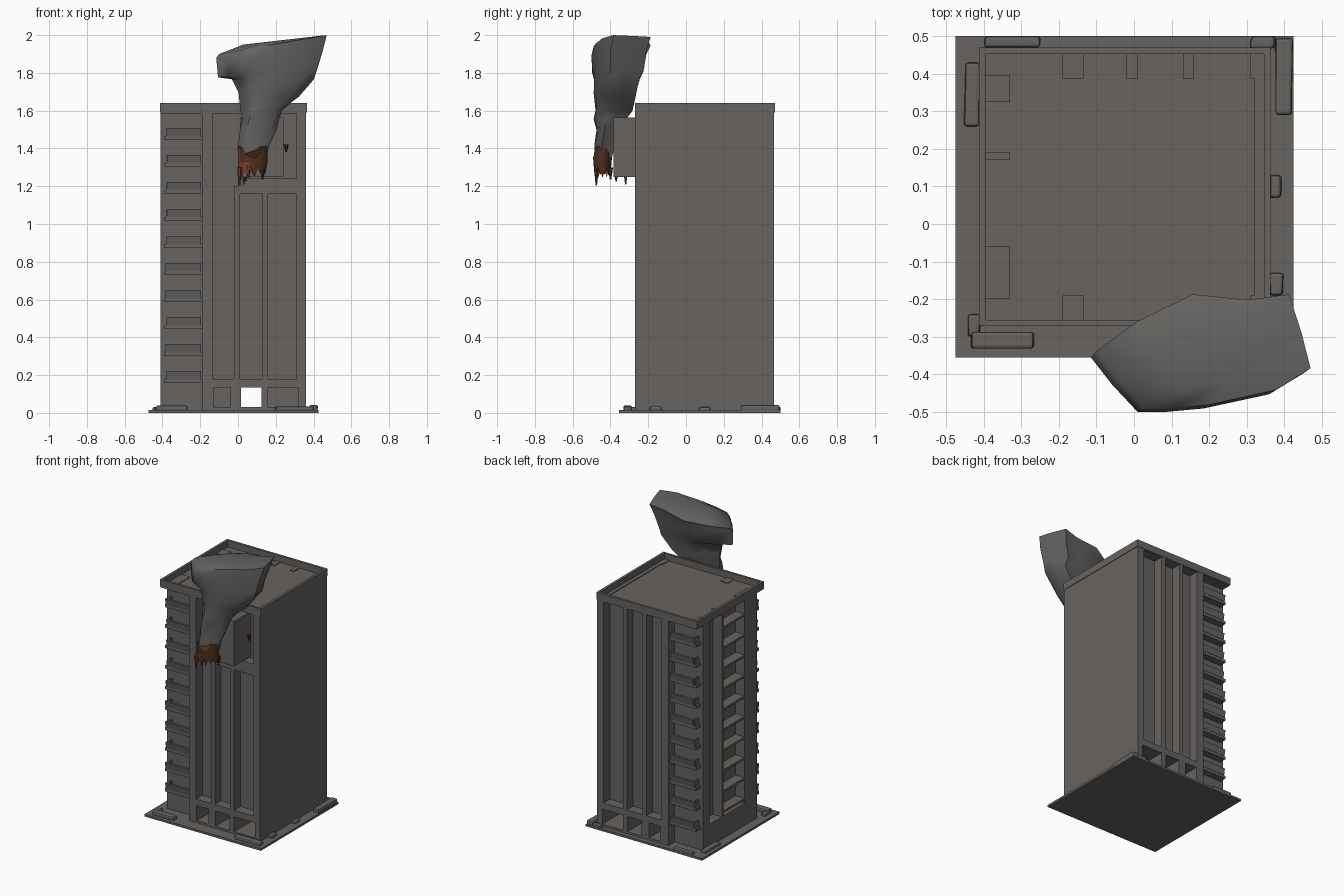
import bpy, bmesh, math, random
from mathutils import Vector

random.seed(4)
default = bpy.data.objects.get("Cube")
if default:
    bpy.data.objects.remove(default, do_unlink=True)


def material(name, rgb):
    m = bpy.data.materials.new(name)
    m.use_nodes = True
    m.diffuse_color = (*rgb, 1)
    bsdf = m.node_tree.nodes["Principled BSDF"]
    bsdf.inputs["Base Color"].default_value = (*rgb, 1)
    bsdf.inputs["Roughness"].default_value = 0.9
    return m


CONCRETE = material("concrete grey", (0.135, 0.126, 0.118))
SMOKE = material("smoke grey", (0.13, 0.123, 0.117))
SCORCH = material("scorched brown", (0.085, 0.03, 0.015))
EMBER = material("ember orange", (0.2, 0.055, 0.02))


def finish(name, bm, mats, angle=None):
    bmesh.ops.recalc_face_normals(bm, faces=bm.faces)
    mesh = bpy.data.meshes.new(name)
    bm.to_mesh(mesh)
    bm.free()
    for mat in mats:
        mesh.materials.append(mat)
    obj = bpy.data.objects.new(name, mesh)
    bpy.context.collection.objects.link(obj)
    if angle:
        bpy.ops.object.select_all(action='DESELECT')
        obj.select_set(True)
        bpy.context.view_layer.objects.active = obj
        bpy.ops.object.shade_smooth_by_angle(angle=math.radians(angle))
    return obj


def add_box(bm, x, y, z):
    made = bmesh.ops.create_cube(bm, size=1)["verts"]
    for v in made:
        v.co = Vector([(a + b) / 2 + c * abs(b - a) for (a, b), c in zip((x, y, z), v.co)])
    return made


def boxes(name, parts):
    bm = bmesh.new()
    for part in parts:
        add_box(bm, *part)
    return finish(name, bm, [CONCRETE])


# Main dimensions
L, R, F, B = -0.41, 0.36, -0.27, 0.467
MID = (F + B) / 2
HALF = B - MID
GROUND, TOP, ROOF = 0.17, 1.6, 1.59
DEEP = 0.07
BAY = -0.19
STOREY = 0.143


def facade(side, outer, inner):
    """y range between two depths behind the front (-1) or back (1) face"""
    return tuple(sorted((MID + side * (HALF - outer), MID + side * (HALF - inner))))


# Ground plate and tower core
boxes("ground_plate", [((-0.475, 0.425), (-0.355, 0.5), (0, 0.015))])
boxes("tower_core", [((L + DEEP, R - 0.01), (F + DEEP, B - DEEP), (GROUND, ROOF))])
boxes("right_wall", [((R - 0.04, R), (F, B), (0.015, TOP))])

# Ground floor with an open passage through the middle
boxes("ground_floor", [
    ((L, -0.13), (F + DEEP, B - DEEP), (0.015, GROUND)),
    ((BAY, -0.13), (F, B), (0.015, GROUND)),
    ((-0.04, 0.015), (F, B), (0.015, GROUND)),
    ((0.125, 0.16), (F, B), (0.015, GROUND)),
    ((-0.13, -0.04), (MID - 0.1, MID + 0.1), (0.015, GROUND)),
    ((0.16, R), (MID - 0.1, MID + 0.1), (0.015, GROUND)),
    ((BAY, R), (F, B), (0.135, GROUND + 0.01)),
    ((BAY, R), (F, B), (0.01, 0.03)),
])

# Vertical piers on front and back; the left corner bays stay open for balconies
for side, label in ((-1, "front"), (1, "back")):
    y = facade(side, 0, DEEP + 0.01)
    high = 1.2 if side < 0 else TOP
    parts = [(x, y, (GROUND, TOP)) for x in ((BAY, -0.135), (0.31, R))]
    parts += [(x, y, (GROUND, high)) for x in ((-0.02, 0.01), (0.13, 0.16))]
    if side < 0:
        parts.append(((0.0, R), y, (1.16, 1.24)))
    boxes(label + "_piers", parts)

    # Stacked balconies, each a slab with a leaning rail
    bm = bmesh.new()
    for i in range(10):
        z = GROUND - 0.012 + i * STOREY
        add_box(bm, (-0.39, BAY), facade(side, 0.02, DEEP + 0.01), (z, z + 0.02))
        shift = random.uniform(-0.01, 0.004)
        rail = add_box(bm, (-0.375 + shift, -0.195), facade(side, 0.018, 0.034),
                       (z + 0.02, z + 0.064))
        for v in rail:
            if v.co.z > z + 0.04:
                v.co.y += side * 0.008
        add_box(bm, (-0.378, -0.368), facade(side, 0.025, DEEP), (z + 0.02, z + 0.06))
    finish(label + "_balconies", bm, [CONCRETE])

# Left face: piers, mullion and thin shelves
edge = (L, L + DEEP + 0.01)
boxes("left_piers", [
    (edge, (0.325, B - DEEP), (GROUND, TOP)),
    (edge, (0.17, 0.19), (GROUND, TOP)),
    (edge, (F + DEEP, -0.06), (GROUND, TOP)),
])
boxes("left_shelves", [
    (edge, (-0.06, 0.17), (z, z + 0.015))
    for z in (GROUND + 0.02 + i * STOREY for i in range(10))])

# Roof sunk behind a thin rim, with a soffit that closes the bays below
W = 0.014
rim = (ROOF, 1.64)
boxes("roof_slab", [((L, R), (F, B), (ROOF - 0.005, ROOF + 0.005))])
boxes("parapet", [
    ((L - 0.003, R + 0.004), (F, F + W), rim),
    ((L - 0.003, R + 0.004), (B - W, B + 0.003), rim),
    ((L - 0.003, L + W), (F, B), rim),
    ((R - W, R + 0.004), (F, B), rim),
])

# Low debris slabs around the foot of the tower
debris = [
    (-0.40, -0.25, 0.47, 0.5), (0.31, 0.375, 0.468, 0.5), (0.376, 0.422, 0.29, 0.495),
    (0.362, 0.392, 0.07, 0.13), (0.362, 0.396, -0.19, -0.13), (-0.45, -0.41, 0.26, 0.43),
    (-0.445, -0.41, -0.3, -0.24), (-0.435, -0.265, -0.332, -0.287), (0.2, 0.4, -0.33, -0.285),
]
bm = bmesh.new()
for x0, x1, y0, y1 in debris:
    for v in add_box(bm, (x0, x1), (y0, y1), (0.01, random.uniform(0.03, 0.042))):
        v.co.x += random.uniform(-0.004, 0.004)
slabs = finish("debris_slabs", bm, [CONCRETE])
bevel = slabs.modifiers.new("soft_edges", 'BEVEL')
bevel.width, bevel.segments = 0.008, 2

# Burnt room that sticks out of the damaged upper floors
boxes("burnt_room", [((0.01, 0.24), (-0.385, F + DEEP), (1.25, 1.565))])

# Smoke plume: one lopsided outline lofted through tilted rings
# rings hold left x, left z, right x, right z, front y, back y
outline = [(0, 0.5), (0.1, 0.25), (0.22, 0), (0.36, 0), (0.53, 0.03), (0.84, 0.16), (1, 0.35),
           (0.96, 0.65), (0.9, 1), (0.71, 0.95), (0.45, 1), (0.19, 0.76)]
rings = [
    (0.01, 1.35, 0.14, 1.35, -0.485, -0.40), (0.00, 1.42, 0.17, 1.42, -0.49, -0.38),
    (0.01, 1.50, 0.20, 1.50, -0.48, -0.35), (0.025, 1.55, 0.215, 1.56, -0.49, -0.32),
    (0.02, 1.60, 0.24, 1.61, -0.485, -0.29), (0.0, 1.70, 0.32, 1.67, -0.49, -0.27),
    (-0.03, 1.77, 0.405, 1.77, -0.495, -0.25), (-0.10, 1.785, 0.42, 1.83, -0.5, -0.23),
    (-0.115, 1.88, 0.45, 1.92, -0.5, -0.21), (-0.10, 1.90, 0.47, 2.0, -0.49, -0.187),
    (0.03, 1.95, 0.44, 1.997, -0.43, -0.22),
]
bm = bmesh.new()
loops = []
for i, (x0, z0, x1, z1, y0, y1) in enumerate(rings):
    wob = 0.009 if i < 8 else 0
    loops.append([bm.verts.new((
        x0 + u * (x1 - x0) + random.uniform(-wob, wob),
        y0 + w * (y1 - y0) + random.uniform(0, wob),
        z0 + u * (z1 - z0) + random.uniform(-wob, wob))) for u, w in outline])
N = len(outline)
for low, high in zip(loops, loops[1:]):
    for k in range(N):
        n = (k + 1) % N
        bm.faces.new((low[k], low[n], high[n], high[k]))
bm.faces.new(loops[0])
bm.faces.new(loops[-1])
finish("smoke_plume", bm, [SMOKE], 60)

# Ragged flame skirt around the foot of the plume, glowing low on its left
bm = bmesh.new()
TEETH = 22
rows = [[], [], []]
for k in range(TEETH):
    a = math.tau * k / TEETH
    c, s = math.cos(a), math.sin(a)
    crest = (1.405 if abs(c) > 0.45 else 1.355) + random.uniform(-0.012, 0.012)
    tip = random.uniform(1.245, 1.27) if k % 2 else random.uniform(1.275, 1.3)
    for row, z, grow in zip(rows, (crest, 1.325, tip), (1.0, 0.97, 0.85)):
        row.append(bm.verts.new((0.078 + c * 0.08 * grow, -0.442 + s * 0.05 * grow, z)))
for top, low in zip(rows, rows[1:]):
    for k in range(TEETH):
        n = (k + 1) % TEETH
        bm.faces.new((top[k], top[n], low[n], low[k]))
bm.faces.new(rows[0])
for f in bm.faces:
    x, y, z = f.calc_center_median()
    f.material_index = int(x < 0.06 and z < 1.32 or x < 0.01)
finish("flame_skirt", bm, [SCORCH, EMBER], 40)


# Thin drips of flame
def spikes(name, spots, mat):
    bm = bmesh.new()
    for x, y, low, high, r in spots:
        made = bmesh.ops.create_cone(bm, cap_ends=True, segments=7, radius1=r * 0.3,
                                     radius2=r, depth=high - low)["verts"]
        for v in made:
            v.co += Vector((x, y, (low + high) / 2))
    finish(name, bm, [mat], 40)


spikes("dark_flames", [
    (0.13, -0.40, 1.235, 1.3, 0.014), (0.255, -0.24, 1.38, 1.42, 0.014),
    (0.04, -0.37, 1.225, 1.27, 0.012),
], SCORCH)
spikes("bright_flames", [
    (0.008, -0.475, 1.205, 1.3, 0.014), (0.03, -0.32, 1.21, 1.27, 0.011),
    (0.055, -0.475, 1.24, 1.31, 0.014),
], EMBER)
